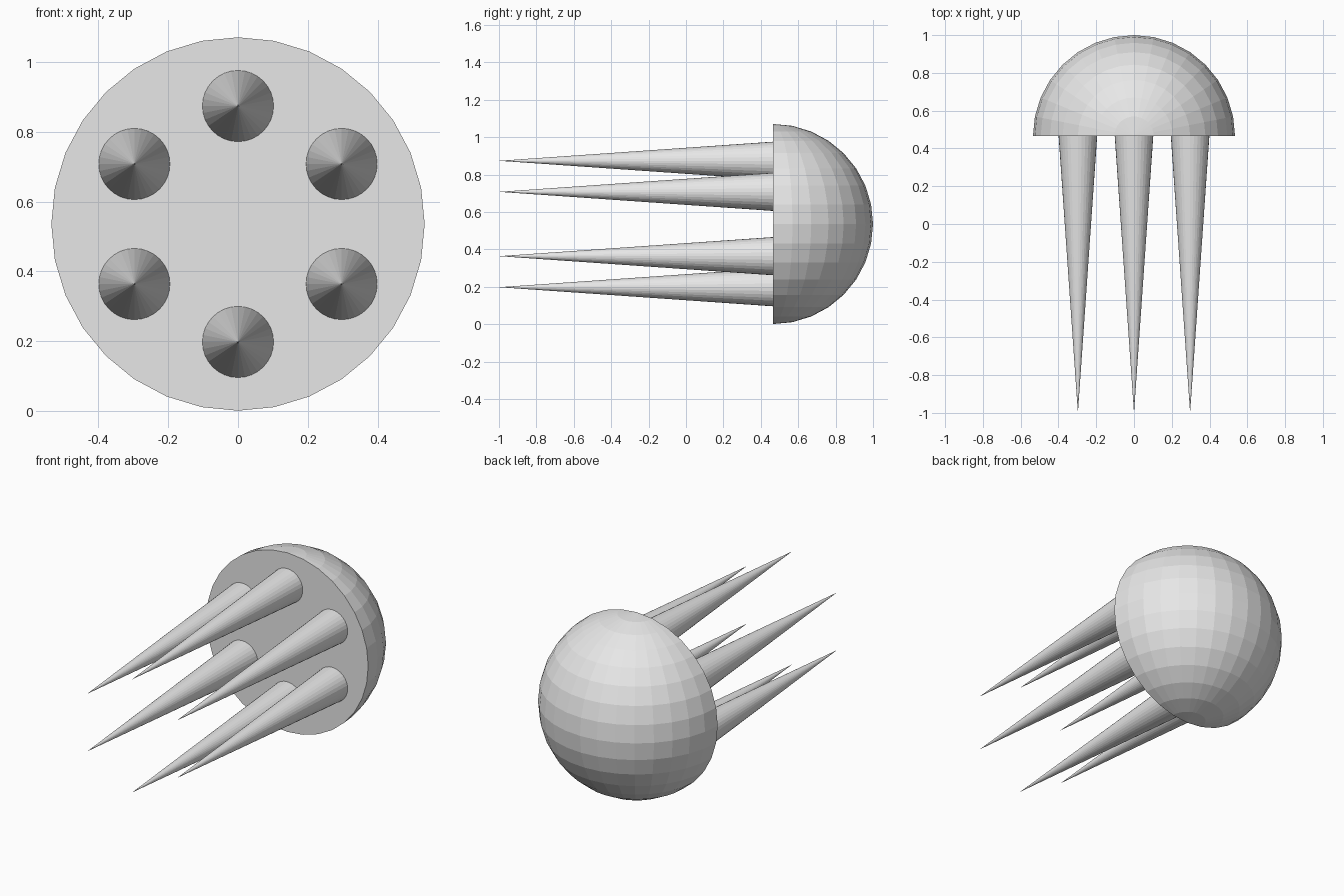
import bpy, bmesh, math
from mathutils import Matrix, Vector

if "Cube" in bpy.data.objects:
    bpy.data.objects.remove(bpy.data.objects["Cube"])

RADIUS = 0.535       # dome radius
FACE_Y = 0.465       # flat front face of the dome
CENTRE_Z = 0.536
TIP_Y = -1.0
SPIKE_R = 0.102      # spike radius where it meets the flat face

grey = bpy.data.materials.new("light grey")
grey.diffuse_color = (0.8, 0.8, 0.8, 1)
grey.use_nodes = True
grey.node_tree.nodes["Principled BSDF"].inputs["Base Color"].default_value = grey.diffuse_color


def finish(name, bm):
    bmesh.ops.recalc_face_normals(bm, faces=bm.faces[:])
    mesh = bpy.data.meshes.new(name)
    bm.to_mesh(mesh)
    bm.free()
    mesh.materials.append(grey)
    obj = bpy.data.objects.new(name, mesh)
    bpy.context.collection.objects.link(obj)
    return obj


# Dome: back half of a faceted sphere, closed by a flat front face
bm = bmesh.new()
bmesh.ops.create_uvsphere(bm, u_segments=32, v_segments=16, radius=RADIUS)
bmesh.ops.bisect_plane(bm, geom=bm.verts[:] + bm.edges[:] + bm.faces[:],
                       dist=1e-4, plane_co=(0, 0, 0), plane_no=(0, 1, 0),
                       clear_inner=True)
rim = [e for e in bm.edges if e.is_boundary]
bmesh.ops.holes_fill(bm, edges=rim, sides=0)
dome = finish("dome", bm)
dome.location = (0, FACE_Y, CENTRE_Z)

# Spikes: six long cones in a ring, pointing forward
ring = [(0, 0.338), (0.297, 0.172), (0.297, -0.172),
        (0, -0.338), (-0.297, -0.172), (-0.297, 0.172)]
length = FACE_Y - TIP_Y
for i, (x, z) in enumerate(ring):
    bm = bmesh.new()
    bmesh.ops.create_cone(bm, cap_ends=True, segments=32, radius1=SPIKE_R,
                          radius2=0, depth=length,
                          matrix=Matrix.Rotation(math.pi / 2, 4, 'X'))
    bmesh.ops.remove_doubles(bm, verts=bm.verts[:], dist=1e-5)
    spike = finish(f"spike_{i + 1}", bm)
    spike.location = Vector((x, (FACE_Y + TIP_Y) / 2, CENTRE_Z + z))
